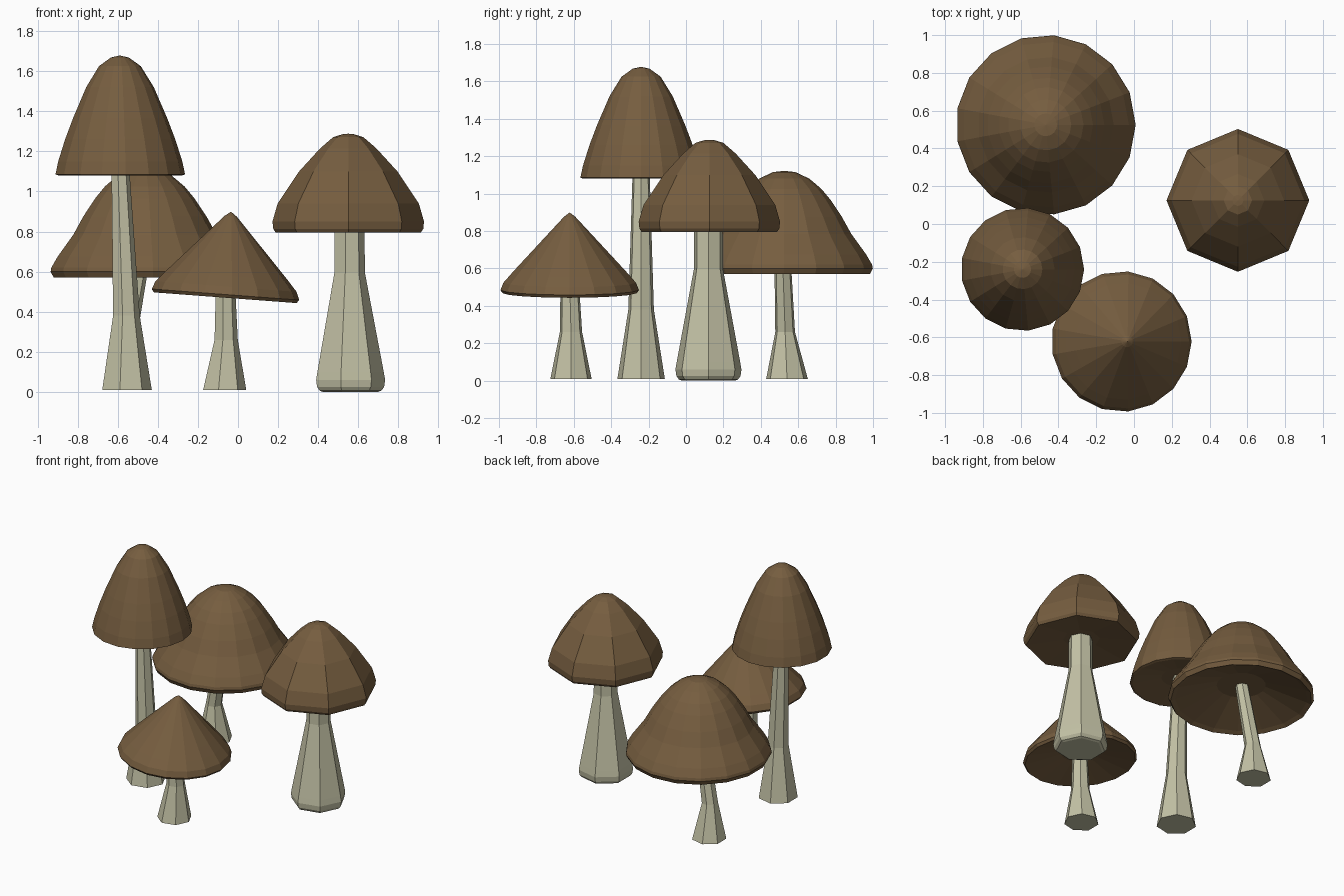
import bpy, bmesh
from math import cos, sin, pi, radians
from mathutils import Matrix, Vector

if "Cube" in bpy.data.objects:
    bpy.data.objects.remove(bpy.data.objects["Cube"])


def material(name, rgb):
    m = bpy.data.materials.new(name)
    m.diffuse_color = (*rgb, 1)
    m.use_nodes = True
    m.node_tree.nodes["Principled BSDF"].inputs["Base Color"].default_value = m.diffuse_color
    return m


BROWN = material("cap_brown", (0.18, 0.11, 0.05))
CREAM = material("stem_cream", (0.55, 0.54, 0.38))


def loft(name, rings, sides, mat, matrix=None):
    """Join polygon rings (x, y, z, radius); radius 0 is a pole, open ends are filled."""
    bm = bmesh.new()
    loops = []
    for x, y, z, r in rings:
        if r == 0:
            loops.append([bm.verts.new((x, y, z))])
        else:
            loops.append([bm.verts.new((x + r * cos(2 * pi * i / sides),
                                        y + r * sin(2 * pi * i / sides), z))
                          for i in range(sides)])
    for a, b in zip(loops, loops[1:]):
        for i in range(sides):
            j = (i + 1) % sides
            if len(b) == 1:
                bm.faces.new((a[i], a[j], b[0]))
            else:
                bm.faces.new((a[i], a[j], b[j], b[i]))
    for end in (loops[0], loops[-1]):
        if len(end) > 1:
            bm.faces.new(end)
    bmesh.ops.recalc_face_normals(bm, faces=bm.faces)
    mesh = bpy.data.meshes.new(name)
    bm.to_mesh(mesh)
    bm.free()
    mesh.materials.append(mat)
    ob = bpy.data.objects.new(name, mesh)
    if matrix:
        ob.matrix_world = matrix
    bpy.context.collection.objects.link(ob)
    return ob


def cap(name, centre, profile, sides, tilt=0):
    """Profile of (radius, height) from the hollow underside to the top."""
    m = Matrix.Translation(Vector(centre)) @ Matrix.Rotation(radians(tilt), 4, 'Y')
    loft(name, [(0, 0, h, r) for r, h in profile], sides, BROWN, m)


# Tall mushroom
loft("tall_stem", [(-0.56, -0.24, 0.01, 0.13), (-0.56, -0.24, 0.38, 0.07),
                   (-0.59, -0.24, 1.14, 0.046)], 7, CREAM)
cap("tall_cap", (-0.59, -0.24, 1.08),
    [(0.12, 0.04), (0.31, 0), (0.326, 0.005), (0.312, 0.07), (0.277, 0.18), (0.237, 0.285),
     (0.17, 0.44), (0.105, 0.545), (0.045, 0.588), (0, 0.598)], 17)

# Wide mushroom at the back
loft("wide_stem", [(-0.56, 0.54, 0.01, 0.114), (-0.56, 0.53, 0.26, 0.054),
                   (-0.48, 0.515, 0.69, 0.044)], 7, CREAM)
cap("wide_cap", (-0.467, 0.525, 0.57),
    [(0.16, 0.11), (0.43, 0.015), (0.46, 0.0), (0.476, 0.03), (0.472, 0.05), (0.44, 0.105),
     (0.36, 0.215), (0.31, 0.305), (0.25, 0.395), (0.2, 0.455), (0.135, 0.51), (0.06, 0.545),
     (0, 0.552)], 17)

# Small pointed mushroom at the front, cap leaning to the right
loft("small_stem", [(-0.072, -0.615, 0.01, 0.113), (-0.062, -0.615, 0.26, 0.061),
                    (-0.065, -0.622, 0.54, 0.05)], 7, CREAM)
cap("small_cap", (-0.067, -0.622, 0.47),
    [(0.12, 0.06), (0.34, 0.005), (0.36, 0), (0.372, 0.016), (0.356, 0.056),
     (0.31, 0.108), (0.26, 0.162), (0.03, 0.408), (0, 0.43)], 17, 4.3)

# Stout eight-sided mushroom on the right
loft("stout_stem", [(0.553, 0.12, z, r) for z, r in
                    ((0, 0.145), (0.006, 0.162), (0.025, 0.176), (0.06, 0.181),
                     (0.1, 0.174), (0.595, 0.08), (0.84, 0.078))], 7, CREAM)
cap("stout_cap", (0.55, 0.125, 0.795),
    [(0.12, 0.03), (0.34, 0.003), (0.362, 0), (0.374, 0.018), (0.378, 0.055), (0.352, 0.145),
     (0.245, 0.305), (0.14, 0.42), (0.075, 0.476), (0.03, 0.49), (0, 0.493)], 8)
